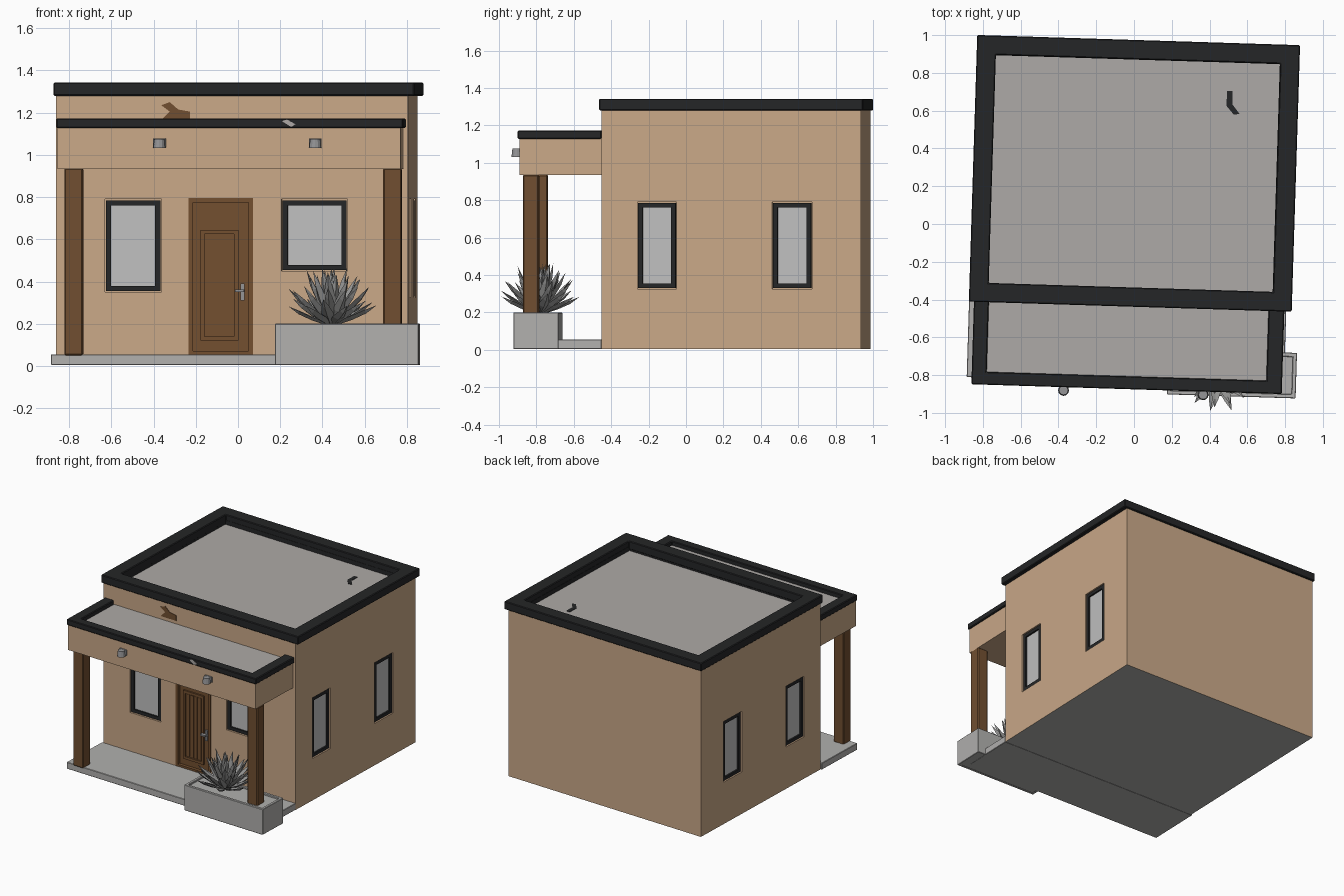
import bpy, bmesh, math, random
from mathutils import Matrix, Vector

if "Cube" in bpy.data.objects:
    bpy.data.objects.remove(bpy.data.objects["Cube"])
random.seed(4)
TURN = Matrix.Rotation(math.radians(-1.8), 4, 'Z')  # whole house sits slightly turned


def material(name, r, g, b):
    m = bpy.data.materials.new(name)
    m.use_nodes = True
    m.diffuse_color = (r, g, b, 1)
    m.node_tree.nodes["Principled BSDF"].inputs["Base Color"].default_value = (r, g, b, 1)
    return m


STUCCO = material("tan stucco", .59, .395, .247)
TRIM = material("charcoal trim", .018, .019, .020)
ROOF = material("roof grey", .42, .40, .385)
CONCRETE = material("concrete", .44, .435, .425)
WOOD = material("post wood", .165, .077, .030)
DOOR = material("door brown", .17, .078, .029)
GLASS = material("window glass", .53, .53, .53)
LEAF = material("grey leaf", .30, .30, .295)
METAL = material("lamp metal", .30, .30, .31)


def finish(name, bm, mat, place=Matrix(), bevel=0):
    bmesh.ops.recalc_face_normals(bm, faces=bm.faces)
    mesh = bpy.data.meshes.new(name)
    bm.to_mesh(mesh)
    bm.free()
    mesh.transform(TURN @ place)
    mesh.materials.append(mat)
    ob = bpy.data.objects.new(name, mesh)
    bpy.context.collection.objects.link(ob)
    if bevel:
        mod = ob.modifiers.new("worn edges", 'BEVEL')
        mod.width = bevel
        mod.segments = 1
    return ob


def box(name, u, v, w, mat, place=Matrix(), bevel=0):
    bm = bmesh.new()
    size = [b - a for a, b in (u, v, w)]
    mid = [(a + b) / 2 for a, b in (u, v, w)]
    bmesh.ops.create_cube(bm, size=1, matrix=Matrix.Translation(mid) @ Matrix.Diagonal((*size, 1)))
    return finish(name, bm, mat, place, bevel)


def patch(name, points, mat, place):
    """Thin worn patch lying on a surface."""
    bm = bmesh.new()
    face = bm.faces.new([bm.verts.new((x, y, .001)) for x, y in points])
    top = bmesh.ops.extrude_face_region(bm, geom=[face])["geom"]
    bmesh.ops.translate(bm, vec=(0, 0, .003), verts=[g for g in top if isinstance(g, bmesh.types.BMVert)])
    return finish(name, bm, mat, place)


def frame(name, u, v, w, border, mat, place=Matrix(), bevel=0):
    """Mitred rectangular ring."""
    bm = bmesh.new()
    loops = []
    for inset, depth in ((0, w[0]), (0, w[1]), (border, w[1]), (border, w[0])):
        a, b, c, d = u[0] + inset, u[1] - inset, v[0] + inset, v[1] - inset
        loops.append([bm.verts.new((x, y, depth)) for x, y in ((a, c), (b, c), (b, d), (a, d))])
    for i in range(4):
        for j in range(4):
            p, q, k = loops[i], loops[(i + 1) % 4], (j + 1) % 4
            bm.faces.new((p[j], p[k], q[k], q[j]))
    return finish(name, bm, mat, place, bevel)


def wall_plane(u, w, origin):
    """Matrix whose local x runs along a wall, y goes up and z points outward."""
    m = Matrix((u, (0, 0, 1), w)).transposed().to_4x4()
    m.translation = origin
    return m


BASE = .004
X0, X1, Y0, Y1 = -.848, .82, -.427, .961
FRONT = wall_plane((1, 0, 0), (0, -1, 0), (0, Y0, 0))
RIGHT = wall_plane((0, 1, 0), (1, 0, 0), (X1, 0, 0))
LEFT = wall_plane((0, -1, 0), (-1, 0, 0), (X0, 0, 0))
TOP = Matrix.Translation((0, 0, 1.281))

# Main walls, with openings cut for the windows, the door and the sunken roof
walls = box("walls", (X0, X1), (Y0, Y1), (BASE, 1.281), STUCCO)
WINDOWS = [("front_window_a", FRONT, (-.617, -.35), (.35, .79)),
           ("front_window_b", FRONT, (.22, .532), (.45, .79))]
for side, plane, sign in (("plus", RIGHT, 1), ("minus", LEFT, -1)):
    for end, a, b in (("front", -.235, -.025), ("back", .487, .70)):
        WINDOWS.append((f"{end}_window_{side}_side", plane, tuple(sorted((a * sign, b * sign))), (.325, .79)))
DOOR_U, DOOR_V = (-.22, .084), (.05, .795)
ROOF_U, ROOF_V = (-.80, .785), (-.38, .91)

for n, plane, u, v in WINDOWS + [("door", FRONT, DOOR_U, DOOR_V), ("roof", TOP, ROOF_U, ROOF_V)]:
    cutter = box("cutter", u, v, (-.03, .05), STUCCO, plane)
    cutter.hide_render = True
    mod = walls.modifiers.new("opening", 'BOOLEAN')
    mod.operation, mod.solver, mod.object = 'DIFFERENCE', 'EXACT', cutter
    graph = bpy.context.evaluated_depsgraph_get()
    cut_mesh = bpy.data.meshes.new_from_object(walls.evaluated_get(graph))
    walls.modifiers.clear()
    walls.data = cut_mesh
    bpy.data.objects.remove(cutter)
walls.data.materials.clear()
walls.data.materials.append(STUCCO)
walls.data.materials.append(CONCRETE)
for f in walls.data.polygons:  # grey underside
    f.material_index = 1 if f.normal.z < -.9 and f.center.z < .02 else 0

# Windows: glass pane in a dark frame
for name, plane, u, v in WINDOWS:
    inner = lambda r, d: (r[0] + d, r[1] - d)
    frame(name + "_frame", inner(u, .005), inner(v, .005), (-.031, -.006), .024, TRIM, plane)
    box(name + "_glass", inner(u, .02), inner(v, .02), (-.031, -.018), GLASS, plane)

# Door: casing, leaf, raised panel border, planks and handle
frame("door_casing", DOOR_U, DOOR_V, (-.031, .004), .02, DOOR, FRONT)
box("door_leaf", DOOR_U, DOOR_V, (-.031, -.02), DOOR, FRONT)
frame("door_panel_border", (-.165, .015), (.12, .645), (-.02, -.008), .02, DOOR, FRONT)
for i in range(4):
    u = -.142 + i * .034
    box(f"door_plank_{i + 1}", (u, u + .029), (.145, .62), (-.021, -.014), DOOR, FRONT)
box("door_handle_plate", (.025, .043), (.31, .39), (-.021, -.008), METAL, FRONT)
box("door_handle", (.0, .043), (.35, .362), (-.01, .015), METAL, FRONT)

# Main roof, its inner flashing and the parapet cap
box("main_roof", ROOF_U, ROOF_V, (1.25, 1.268), ROOF)
frame("main_roof_flashing", ROOF_U, ROOF_V, (1.25, 1.30), .04, TRIM)
frame("main_roof_trim", (-.861, .849), (-.438, .974), (1.28, 1.342), .102, TRIM, bevel=.005)

# Porch beam, roof and cap
box("porch_beam", (-.828, .798), (-.865, Y0), (.934, 1.135), STUCCO)
box("porch_roof", (-.79, .77), (-.83, Y0), (1.12, 1.14), ROOF)
bm = bmesh.new()
path = [(-.834, Y0, -.755, Y0), (-.834, -.875, -.755, -.807),
        (.81, -.875, .726, -.807), (.81, Y0, .726, Y0)]
rings = []
for ox, oy, ix, iy in path:
    rings.append([bm.verts.new(c) for c in ((ox, oy, 1.128), (ox, oy, 1.172),
                                            (ix, iy, 1.172), (ix, iy, 1.128))])
for p, q in zip(rings, rings[1:]):
    for j in range(4):
        bm.faces.new((p[j], p[(j + 1) % 4], q[(j + 1) % 4], q[j]))
for r in (rings[0], rings[-1]):
    bm.faces.new(r)
finish("porch_roof_trim", bm, TRIM, bevel=.005)

# Worn patches on the wall, the porch cap and the roof
patch("wall_stain", ((-.35, 1.235), (-.31, 1.25), (-.27, 1.215), (-.215, 1.205), (-.215, 1.165),
                     (-.35, 1.165), (-.31, 1.205)), WOOD, FRONT)
patch("trim_chip", ((.235, 1.16), (.28, 1.132), (.30, 1.145), (.26, 1.168)), ROOF,
      wall_plane((1, 0, 0), (0, -1, 0), (0, -.875, 0)))
patch("roof_hole", ((.47, .72), (.47, .64), (.51, .595), (.54, .60), (.50, .65), (.50, .72)), TRIM,
      Matrix.Translation((0, 0, 1.268)))

# Porch slab and posts
box("porch_slab", (-.86, .82), (-.838, Y0), (BASE, .055), CONCRETE, bevel=.003)
for name, x in (("porch_post_minus_side", -.753), ("porch_post_plus_side", .758)):
    box(name, (x - .044, x + .044), (-.848, -.762), (.05, .936), WOOD, bevel=.006)

# Porch lamps on the beam
for name, x in (("lamp_a", -.345), ("lamp_b", .394)):
    box(name + "_mount", (x - .03, x + .03), (-.874, -.864), (1.035, 1.077), METAL)
    bm = bmesh.new()
    bmesh.ops.create_cone(bm, cap_ends=True, segments=12, radius1=.029, radius2=.024, depth=.044)
    finish(name, bm, METAL, Matrix.Translation((x, -.892, 1.054)))

# Planter with rim and filling
PU, PV = (.203, .884), (-.896, -.655)
frame("planter_rim", PU, PV, (BASE, .2), .022, CONCRETE, bevel=.003)
box("planter_fill", (.21, .877), (-.889, -.66), (BASE + .001, .187), CONCRETE)

# Spiky succulent: rings of tapered, folded leaves
bm = bmesh.new()
RINGS = ((13, 20, .238), (12, 36, .27), (10, 53, .28), (7, 68, .275), (4, 82, .27))
for count, tilt, length in RINGS:
    for i in range(count):
        turn = math.tau * (i + random.uniform(-.2, .2)) / count + tilt
        lift = math.radians(tilt + random.uniform(-6, 6))
        reach = length * random.uniform(.9, 1.03)
        rot = Matrix.Rotation(turn, 4, 'Z') @ Matrix.Rotation(-lift, 4, 'Y')
        sections = []
        for t, half in ((0, .014), (.45, .030), (.75, .017)):
            bend = .03 * t * t
            sections.append([bm.verts.new(rot @ Vector((t * reach, y, z + bend)))
                             for y, z in ((-half, .006), (0, -.010), (half, .006), (0, -.001))])
        tip = bm.verts.new(rot @ Vector((reach, 0, .03)))
        for p, q in zip(sections, sections[1:]):
            for j in range(4):
                bm.faces.new((p[j], p[(j + 1) % 4], q[(j + 1) % 4], q[j]))
        for j in range(4):
            bm.faces.new((sections[-1][j], sections[-1][(j + 1) % 4], tip))
finish("succulent", bm, LEAF, Matrix.Translation((.467, -.768, .195)))
